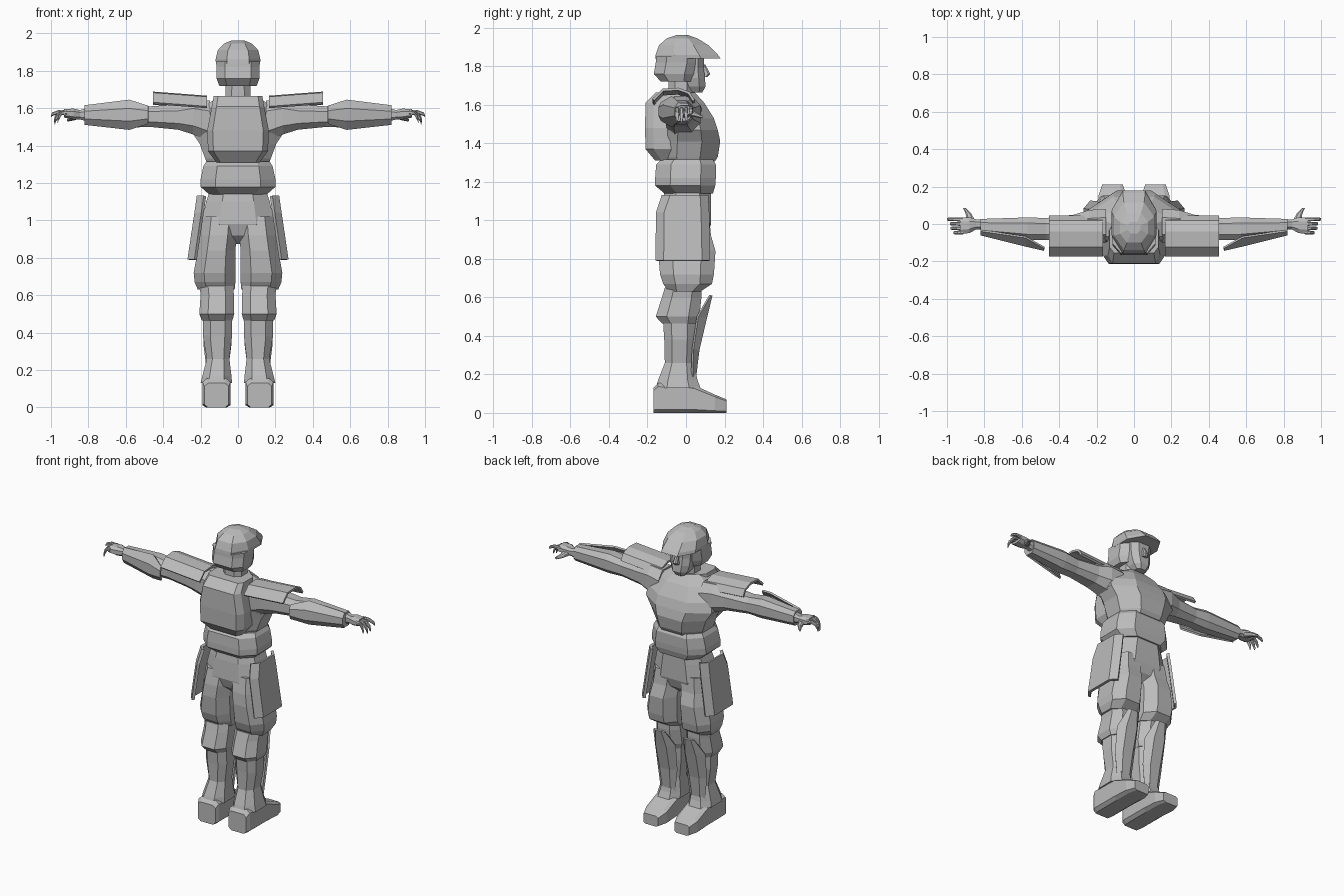
import bpy, bmesh

mat = bpy.data.materials.new("plain grey")
mat.diffuse_color = (0.5, 0.5, 0.5, 1)


def make(name, bm, mirror=False, thick=0):
    bmesh.ops.recalc_face_normals(bm, faces=bm.faces)
    me = bpy.data.meshes.new(name)
    bm.to_mesh(me)
    bm.free()
    me.materials.append(mat)
    ob = bpy.data.objects.new(name, me)
    bpy.context.collection.objects.link(ob)
    if thick:
        s = ob.modifiers.new("thickness", 'SOLIDIFY')
        s.thickness, s.offset = thick, 0
    if mirror:
        m = ob.modifiers.new("mirror", 'MIRROR')
        m.use_mirror_merge = False
    return ob


def loft(name, axis, secs, ca=0.25, cb=0.25, mirror=False):
    """Eight-sided cross-sections (t, a0, a1, b0, b1) joined along an axis."""
    bm = bmesh.new()
    rings = []
    for t, a0, a1, b0, b1 in secs:
        u, v = ca * (a1 - a0), cb * (b1 - b0)
        pts = [(a0 + u, b0), (a1 - u, b0), (a1, b0 + v), (a1, b1 - v),
               (a1 - u, b1), (a0 + u, b1), (a0, b1 - v), (a0, b0 + v)]
        place = {'x': lambda a, b: (t, a, b), 'y': lambda a, b: (a, t, b),
                 'z': lambda a, b: (a, b, t)}[axis]
        rings.append([bm.verts.new(place(a, b)) for a, b in pts])
    for r, s in zip(rings, rings[1:]):
        for i in range(8):
            j = (i + 1) % 8
            bm.faces.new((r[i], r[j], s[j], s[i]))
    bm.faces.new(rings[0])
    bm.faces.new(rings[-1])
    return make(name, bm, mirror)


def body(name, secs, ca=0.25, cb=0.25):
    """Loft symmetric about x = 0 from (z, half width, y back, y front)."""
    return loft(name, 'z', [(z, -w, w, y0, y1) for z, w, y0, y1 in secs], ca, cb)


def sheet(name, rows, thick):
    """Bent armour plate, mirrored to both sides."""
    bm = bmesh.new()
    g = [[bm.verts.new(p) for p in r] for r in rows]
    for r, s in zip(g, g[1:]):
        for i in range(len(r) - 1):
            bm.faces.new((r[i], r[i + 1], s[i + 1], s[i]))
    return make(name, bm, True, thick)


# Head
body("helmet_dome", [(1.84, .118, -.16, .18), (1.86, .12, -.158, .165), (1.91, .108, -.14, .115),
                     (1.945, .075, -.1, .06), (1.962, .035, -.05, .01)], .25, .3)
body("helmet_lower", [(1.72, .10, -.13, .03), (1.76, .115, -.167, .045), (1.82, .115, -.157, .06),
                      (1.85, .118, -.155, .06)], .2, .25)
body("face", [(1.665, .035, .02, .085), (1.695, .058, -.03, .102), (1.74, .072, -.03, .098),
              (1.79, .075, -.03, .092), (1.845, .08, -.03, .095)])
body("nose", [(1.745, .018, .08, .112), (1.76, .017, .08, .126), (1.81, .009, .08, .1)])
body("neck", [(1.6, .085, -.1, .045), (1.66, .068, -.09, .035), (1.76, .065, -.09, .04)])

# Torso
body("chest", [(1.305, .165, -.13, .15), (1.33, .175, -.14, .165), (1.41, .205, -.14, .178),
               (1.47, .245, -.13, .165), (1.53, .235, -.13, .145), (1.61, .18, -.13, .095),
               (1.665, .1, -.12, .045)], .27, .3)
body("back_pack", [(1.31, .115, -.16, 0), (1.37, .16, -.21, 0), (1.48, .165, -.213, 0),
                   (1.61, .14, -.21, 0), (1.665, .13, -.155, 0)], .09, .2)
body("waist", [(1.315, .17, -.13, .14), (1.29, .185, -.155, .155), (1.22, .2, -.16, .155),
               (1.18, .2, -.16, .152), (1.14, .155, -.112, .14)], .2, .25)
body("pelvis", [(1.16, .15, -.11, .13), (1.1, .17, -.12, .13), (.98, .198, -.13, .13),
                (.92, .14, -.11, .11), (.875, .045, -.06, .06)], .25, .25)

# Arms
loft("arm", 'x', [(.15, -.10, .08, 1.42, 1.64), (.24, -.105, .075, 1.46, 1.645),
                  (.32, -.10, .05, 1.485, 1.62), (.47, -.085, .032, 1.5, 1.61),
                  (.57, -.085, .035, 1.497, 1.625), (.82, -.053, .027, 1.515, 1.61)], mirror=True)
sheet("forearm_guard", [[(x, y + e, z0), (x, y, z0 + d), (x, y, z1 - d), (x, y + e, z1)]
                        for x, y, e, z0, z1, d in
                        [(.48, -.138, .012, 1.52, 1.61, .025), (.58, -.115, .045, 1.488, 1.642, .045),
                         (.82, -.055, .02, 1.515, 1.612, .03)]], .012)
sheet("shoulder_pad", [[(x, .04, z - .06), (x, .015, z - .02), (x, -.04, z), (x, -.12, z - .005),
                        (x, -.17, z - .055)] for x, z in [(.165, 1.66), (.455, 1.682)]], .014)

# Hands
loft("palm", 'x', [(.81, -.03, .025, 1.53, 1.6), (.845, -.03, .025, 1.54, 1.59),
                   (.88, -.048, .036, 1.54, 1.598), (.93, -.055, .036, 1.55, 1.595)], mirror=True)
for i, (y, reach, drop) in enumerate([(.025, .08, .01), (.001, .065, .04),
                                      (-.023, .06, .045), (-.046, .045, .04)]):
    loft(f"finger_{i + 1}", 'x',
         [(.915, y - .011, y + .011, 1.565, 1.59),
          (.92 + reach * .5, y - .01, y + .01, 1.572 - drop * .2, 1.592 - drop * .2),
          (.92 + reach * .9, y - .009, y + .009, 1.568 - drop * .9, 1.584 - drop * .6),
          (.92 + reach, y - .006, y + .006, 1.565 - drop * 1.2, 1.575 - drop)], mirror=True)
loft("thumb", 'y', [(.02, .85, .895, 1.54, 1.575), (.055, .87, .9, 1.535, 1.56),
                    (.085, .9, .914, 1.53, 1.545)], mirror=True)

# Legs
loft("thigh", 'z', [(1.02, .0, .19, -.12, .12), (.92, .006, .203, -.14, .13),
                    (.84, .014, .215, -.145, .153), (.72, .014, .237, -.135, .145),
                    (.67, .014, .232, -.118, .135), (.63, .018, .215, -.09, .075)], mirror=True)
loft("knee_cuff", 'z', [(.65, .025, .205, -.11, .08), (.6, .022, .2, -.125, .08),
                        (.5, .02, .207, -.157, .07), (.465, .03, .193, -.125, .055)], mirror=True)
loft("shin", 'z', [(.49, .032, .187, -.12, .05), (.38, .032, .187, -.113, .047),
                   (.26, .046, .167, -.11, .04), (.17, .035, .19, -.145, .06),
                   (.13, .032, .2, -.157, .075)], mirror=True)
sheet("shin_guard", [[(.11 - w, y - e, z), (.11 - w * .5, y, z), (.11 + w * .5, y, z), (.11 + w, y - e, z)]
                     for z, y, e, w in [(.61, .132, .008, .04), (.5, .105, .045, .075),
                                        (.33, .065, .03, .07), (.17, .045, .015, .05)]], .012)
loft("boot", 'y', [(-.17, .05, .18, 0, .13), (-.145, .04, .19, 0, .155), (.04, .04, .19, 0, .145),
                   (.15, .04, .19, 0, .095), (.21, .06, .17, 0, .07)], .15, .12, True)

# Hip plates
sheet("hip_plate", [[(x - .035, y0, z), (x, y0 + .04, z), (x, y1 - .04, z), (x - .035, y1, z)]
                    for z, x, y0, y1 in [(1.13, .212, -.12, .11), (1.04, .225, -.15, .115),
                                         (.79, .262, -.153, .12)]], .018)
